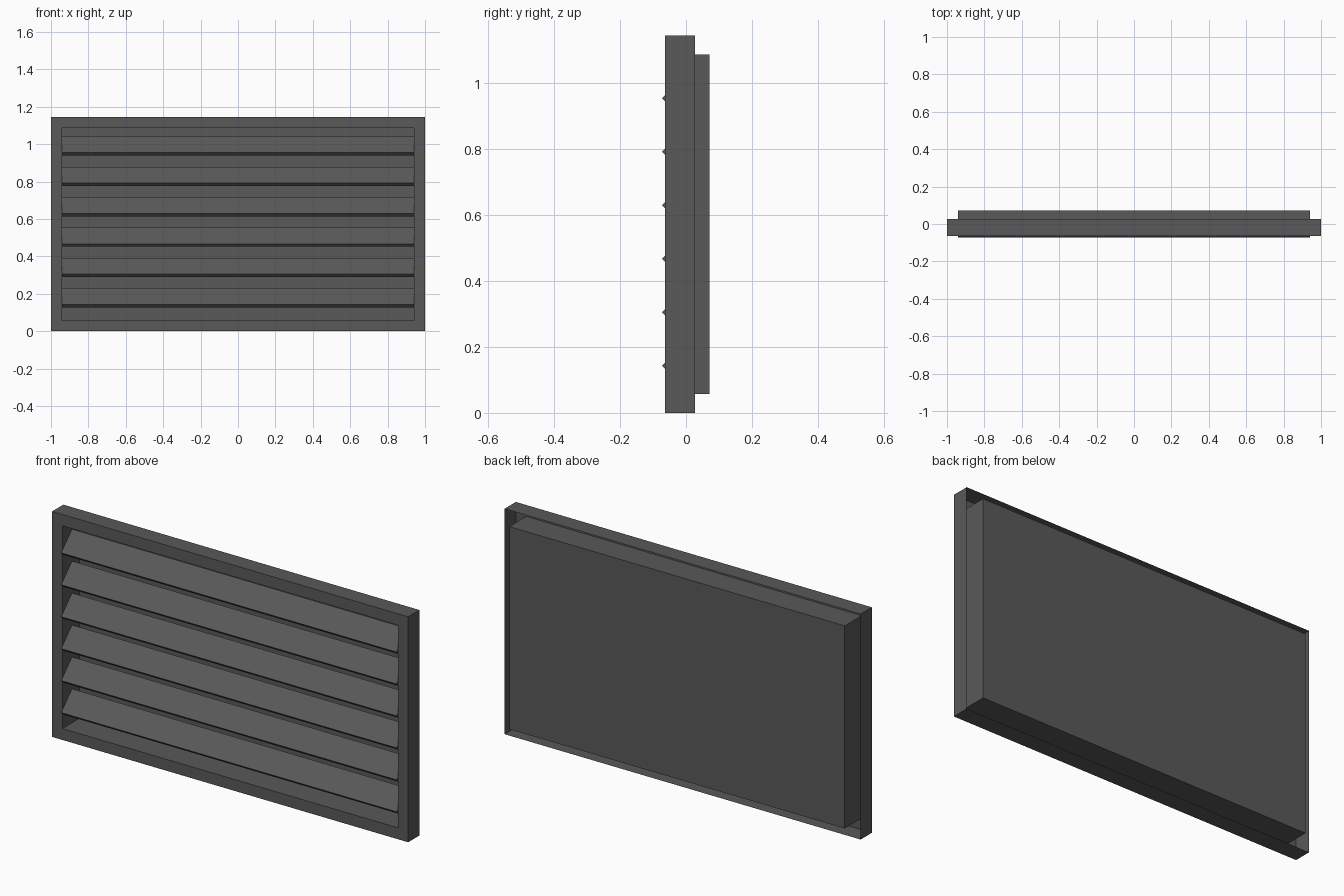
import bpy, bmesh

if "Cube" in bpy.data.objects:
    bpy.data.objects.remove(bpy.data.objects["Cube"])

grey = bpy.data.materials.new("dark grey metal")
grey.diffuse_color = (0.1, 0.1, 0.1, 1)
grey.use_nodes = True
grey.node_tree.nodes["Principled BSDF"].inputs["Base Color"].default_value = grey.diffuse_color

HEIGHT, MARGIN = 1.145, 0.058
FRONT, RIM_BACK, TRAY_BACK = -0.063, 0.027, 0.072


def finish(bm, name):
    me = bpy.data.meshes.new(name)
    bm.to_mesh(me)
    bm.free()
    me.materials.append(grey)
    ob = bpy.data.objects.new(name, me)
    bpy.context.collection.objects.link(ob)
    return ob


def ring(bm, inset, y):
    x = 1 - inset
    return [bm.verts.new(p) for p in ((-x, y, inset), (x, y, inset),
                                      (x, y, HEIGHT - inset), (-x, y, HEIGHT - inset))]


def bridge(bm, a, b):
    for i in range(4):
        j = (i + 1) % 4
        bm.faces.new((a[i], a[j], b[j], b[i]))


# Sheet-metal frame: outer rim and front flange, open at the back
bm = bmesh.new()
rings = [ring(bm, 0, RIM_BACK), ring(bm, 0, FRONT), ring(bm, MARGIN, FRONT)]
for a, b in zip(rings, rings[1:]):
    bridge(bm, a, b)
bmesh.ops.recalc_face_normals(bm, faces=bm.faces)
bm.faces.ensure_lookup_table()
if bm.faces[4].normal.y > 0:
    bmesh.ops.reverse_faces(bm, faces=bm.faces)
finish(bm, "frame")

# Tray behind the louvres: open front, closed back
bm = bmesh.new()
a, b = ring(bm, MARGIN, FRONT), ring(bm, MARGIN, TRAY_BACK)
bridge(bm, a, b)
bm.faces.new(b)
bmesh.ops.recalc_face_normals(bm, faces=bm.faces)
finish(bm, "tray")

# Louvre slats: boards tilted 45 degrees, lower edge poking out of the front
TIP_Y, RUN, THICK = -0.073, 0.087, 0.0155
for i in range(6):
    z = 0.143 + 0.1622 * i
    profile = [(TIP_Y, z), (TIP_Y + RUN, z + RUN),
               (TIP_Y + RUN + THICK, z + RUN - THICK), (TIP_Y + THICK, z - THICK)]
    bm = bmesh.new()
    face = bm.faces.new([bm.verts.new((-1 + MARGIN, y, h)) for y, h in profile])
    out = bmesh.ops.extrude_face_region(bm, geom=[face], use_keep_orig=True)
    verts = [v for v in out["geom"] if isinstance(v, bmesh.types.BMVert)]
    bmesh.ops.translate(bm, verts=verts, vec=(2 - 2 * MARGIN, 0, 0))
    bmesh.ops.recalc_face_normals(bm, faces=bm.faces)
    finish(bm, f"slat_{i + 1}")
